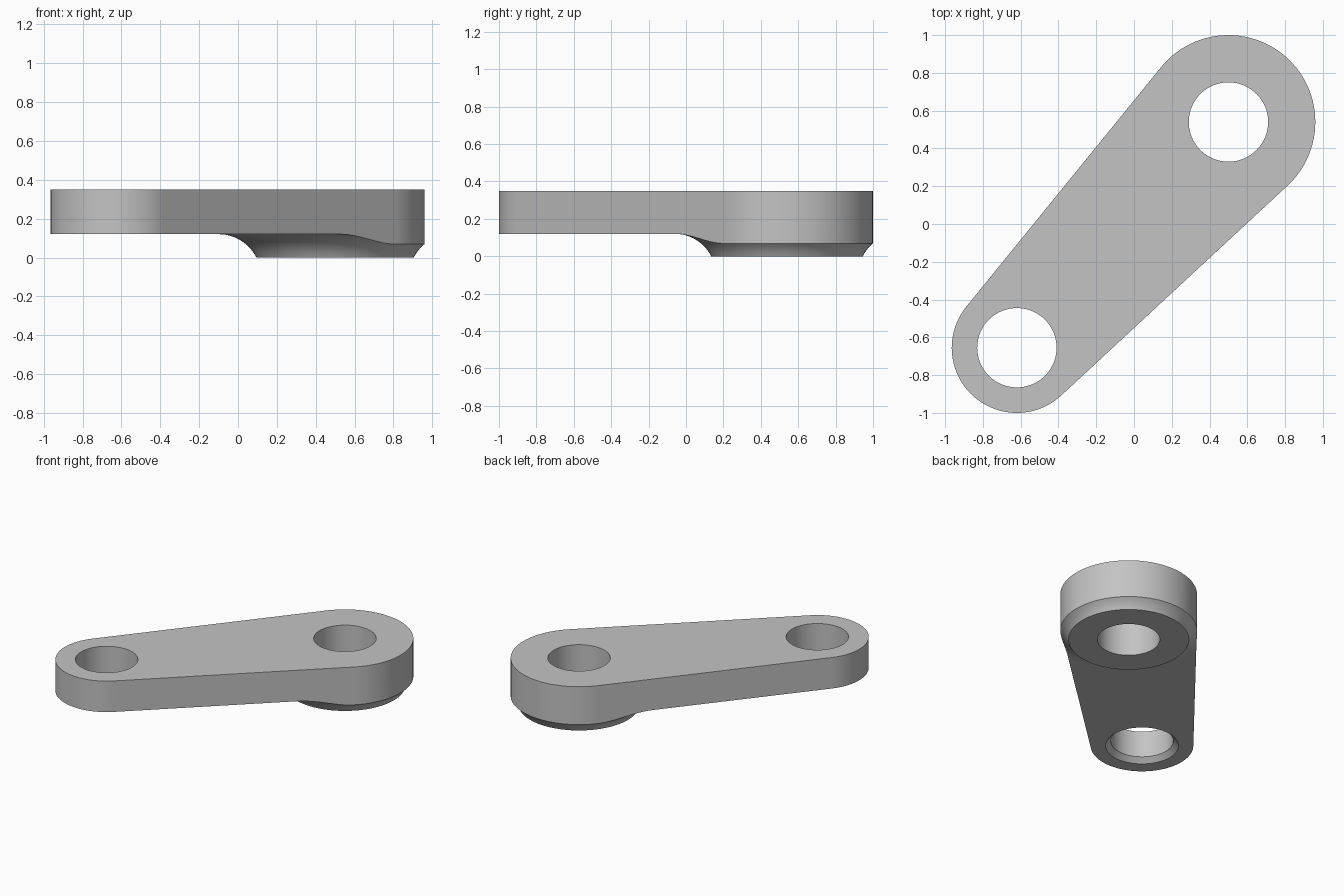
import bpy, bmesh, math
from mathutils import Matrix

cube = bpy.data.objects.get("Cube")
if cube:
    bpy.data.objects.remove(cube, do_unlink=True)

# Main dimensions
BIG, BIG_R = (0.50, 0.54), 0.46
SMALL, SMALL_R = (-0.62, -0.655), 0.345
HOLE_R = 0.21
TOP, ARM_Z = 0.35, 0.12

grey = bpy.data.materials.new("grey_metal")
grey.use_nodes = True
colour = (0.55, 0.55, 0.55, 1)
grey.diffuse_color = colour
grey.node_tree.nodes["Principled BSDF"].inputs["Base Color"].default_value = colour


def add_object(name, bm):
    bmesh.ops.recalc_face_normals(bm, faces=bm.faces)
    mesh = bpy.data.meshes.new(name)
    bm.to_mesh(mesh)
    bm.free()
    mesh.materials.append(grey)
    obj = bpy.data.objects.new(name, mesh)
    bpy.context.collection.objects.link(obj)
    return obj


def lathe(name, profile, centre, steps=96):
    """Solid of revolution from (radius, z) points that start and end on the axis."""
    bm = bmesh.new()
    verts = [bm.verts.new((r, 0, z)) for r, z in profile]
    edges = [bm.edges.new(pair) for pair in zip(verts, verts[1:])]
    bmesh.ops.spin(bm, geom=verts + edges, cent=(0, 0, 0), axis=(0, 0, 1),
                   angle=math.tau, steps=steps, use_duplicate=False)
    bmesh.ops.remove_doubles(bm, verts=bm.verts, dist=1e-5)
    bmesh.ops.transform(bm, matrix=Matrix.Translation((*centre, 0)), verts=bm.verts)
    return add_object(name, bm)


def boolean(target, tool, operation):
    mod = target.modifiers.new(operation.lower(), "BOOLEAN")
    mod.operation, mod.solver, mod.object = operation, "EXACT", tool
    tool.hide_render = True
    bpy.context.view_layer.objects.active = target
    bpy.ops.object.modifier_apply(modifier=mod.name)
    bpy.data.objects.remove(tool, do_unlink=True)


def arc(centre, radius, start, end, steps):
    return [(centre[0] + radius * math.cos(start + (end - start) * i / steps),
             centre[1] + radius * math.sin(start + (end - start) * i / steps))
            for i in range(steps + 1)]


# Tapered arm: two end arcs joined by their outer tangents
dx, dy = SMALL[0] - BIG[0], SMALL[1] - BIG[1]
phi = math.atan2(dy, dx)
beta = math.acos((BIG_R - SMALL_R) / math.hypot(dx, dy))
outline = (arc(BIG, BIG_R, phi + beta, phi - beta + math.tau, 52)
           + arc(SMALL, SMALL_R, phi - beta, phi + beta, 48))
bm = bmesh.new()
base = bm.faces.new([bm.verts.new((x, y, -0.1)) for x, y in outline])
top = bmesh.ops.extrude_face_region(bm, geom=[base])["geom"]
bmesh.ops.translate(bm, vec=(0, 0, TOP + 0.1),
                    verts=[v for v in top if isinstance(v, bmesh.types.BMVert)])
arm = add_object("link_arm", bm)

# Underside: round boss that flares into the flat arm through a concave fillet
FILLET_R, FILLET_END = 0.218, 0.60
boss_angle = math.acos((FILLET_R - ARM_Z) / FILLET_R)
fillet = arc((FILLET_END, ARM_Z - FILLET_R), FILLET_R,
             math.pi / 2 + boss_angle, math.pi / 2, 14)
fillet[0] = (fillet[0][0], 0)
envelope = lathe("boss_envelope",
                 [(0, 0)] + fillet + [(3, ARM_Z), (3, 1), (0, 1)], BIG)
boolean(arm, envelope, "INTERSECT")

# Through holes, the small end chamfered underneath
boolean(arm, lathe("big_hole", [(0, -0.3), (HOLE_R, -0.3), (HOLE_R, 0.6), (0, 0.6)], BIG),
        "DIFFERENCE")
C = 0.035
boolean(arm, lathe("small_hole", [(0, ARM_Z - 0.05), (HOLE_R + C + 0.05, ARM_Z - 0.05),
                                  (HOLE_R, ARM_Z + C), (HOLE_R, 0.6), (0, 0.6)], SMALL),
        "DIFFERENCE")

# Smooth curved walls with crisp rims
bpy.ops.object.select_all(action="DESELECT")
arm.select_set(True)
bpy.context.view_layer.objects.active = arm
bpy.ops.object.shade_smooth_by_angle(angle=math.radians(25))
weighted = arm.modifiers.new("weighted_normals", "WEIGHTED_NORMAL")
weighted.keep_sharp = True
